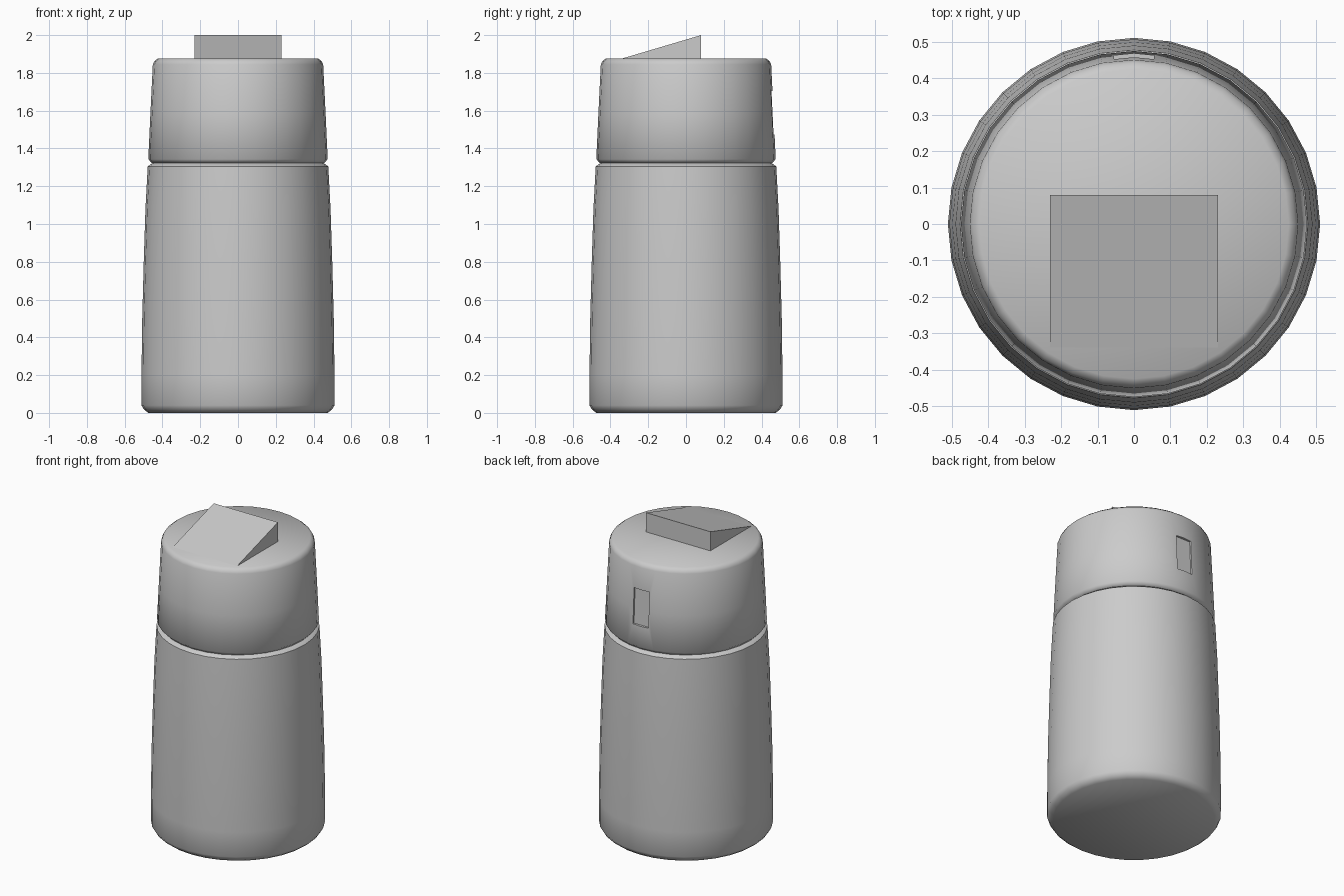
import bpy, bmesh
from math import cos, sin, pi, radians

if "Cube" in bpy.data.objects:
    bpy.data.objects.remove(bpy.data.objects["Cube"])

SIDES = 32


def make_object(name, verts, faces):
    mesh = bpy.data.meshes.new(name)
    bm = bmesh.new()
    vs = [bm.verts.new(v) for v in verts]
    for f in faces:
        bm.faces.new([vs[i] for i in f])
    bmesh.ops.recalc_face_normals(bm, faces=bm.faces)
    bm.to_mesh(mesh)
    bm.free()
    obj = bpy.data.objects.new(name, mesh)
    bpy.context.collection.objects.link(obj)
    return obj


def lathe(name, profile):
    """Capped solid of revolution from (radius, z) points, bottom to top."""
    verts = [(r * cos(2 * pi * i / SIDES), r * sin(2 * pi * i / SIDES), z)
             for r, z in profile for i in range(SIDES)]
    faces = [(k * SIDES + i, k * SIDES + (i + 1) % SIDES,
              (k + 1) * SIDES + (i + 1) % SIDES, (k + 1) * SIDES + i)
             for k in range(len(profile) - 1) for i in range(SIDES)]
    top = (len(profile) - 1) * SIDES
    faces += [tuple(range(SIDES)), tuple(range(top, top + SIDES))]
    return make_object(name, verts, faces)


def prism(name, half_width, outline):
    """Extrude a (y, z) outline symmetrically across x."""
    n = len(outline)
    verts = [(x, y, z) for x in (-half_width, half_width) for y, z in outline]
    faces = [tuple(range(n)), tuple(range(n, 2 * n))]
    faces += [(i, (i + 1) % n, n + (i + 1) % n, n + i) for i in range(n)]
    return make_object(name, verts, faces)


def smooth(obj, angle):
    bpy.ops.object.select_all(action='DESELECT')
    obj.select_set(True)
    bpy.context.view_layer.objects.active = obj
    bpy.ops.object.shade_smooth_by_angle(angle=radians(angle))


# Tapered body with chamfered foot and neck
body = lathe("flask_body", [
    (0.475, 0.0), (0.498, 0.018), (0.511, 0.04), (0.511, 0.2), (0.507, 0.5),
    (0.499, 0.8), (0.490, 1.08), (0.478, 1.305), (0.455, 1.322)])

# Lid, its lower edge forming the other half of the groove
lid = lathe("lid", [
    (0.455, 1.322), (0.475, 1.343), (0.464, 1.58), (0.451, 1.845),
    (0.443, 1.862), (0.425, 1.876)])

# Shallow slot in the back of the lid
cutter = prism("slot_cutter", 0.055,
               [(0.453, 1.475), (0.6, 1.475), (0.6, 1.705), (0.442, 1.705)])
mod = lid.modifiers.new("slot", 'BOOLEAN')
mod.object = cutter
mod.operation = 'DIFFERENCE'
mod.solver = 'EXACT'
bpy.context.view_layer.objects.active = lid
bpy.ops.object.modifier_apply(modifier=mod.name)
bpy.data.objects.remove(cutter)

# Wedge-shaped drinking spout
spout = prism("spout", 0.23,
              [(-0.352, 1.872), (0.08, 1.872), (0.08, 2.0)])

smooth(body, 50)
smooth(lid, 50)
smooth(spout, 30)
